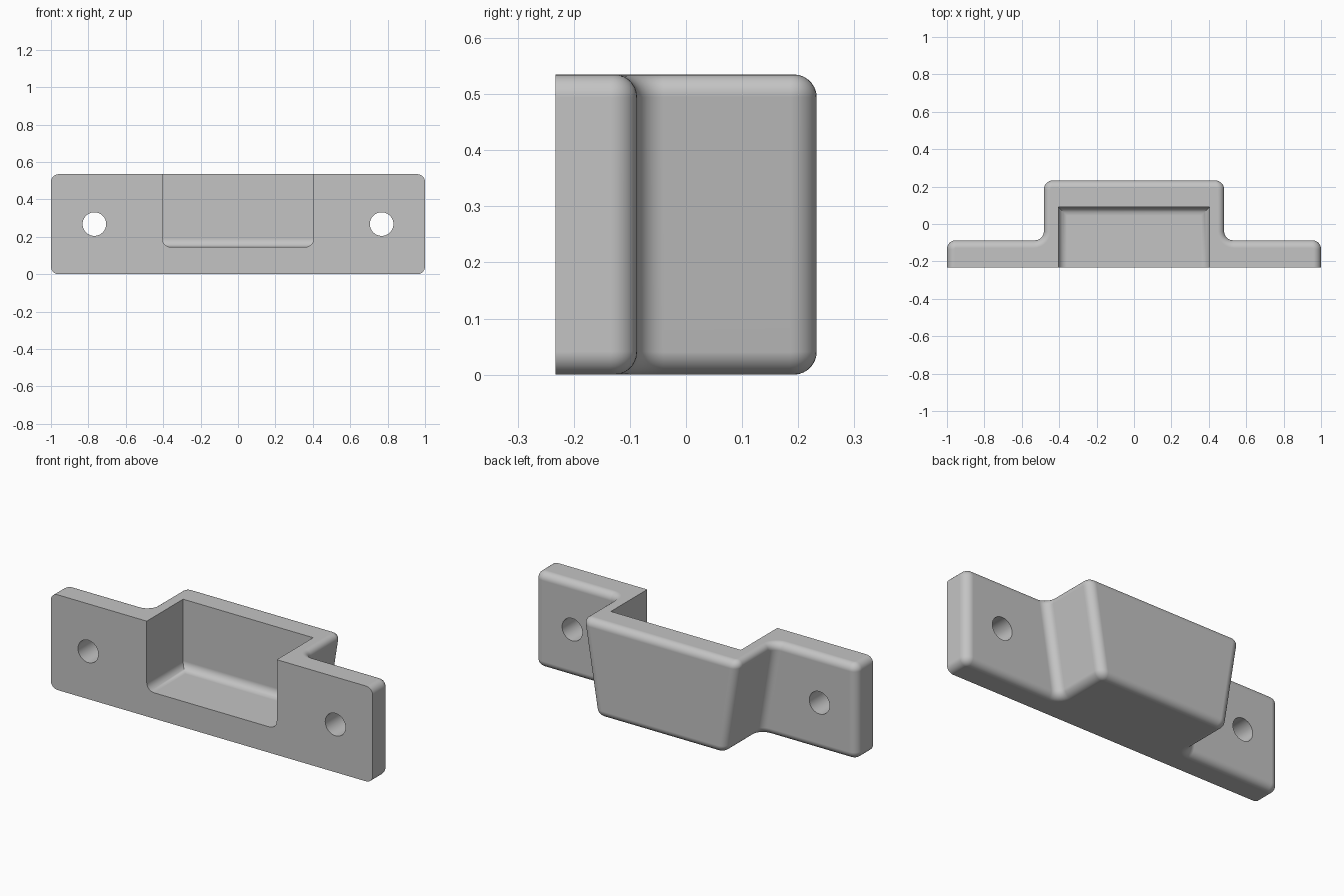
import bpy
import bmesh
from math import radians
from mathutils import Matrix

cube = bpy.data.objects.get("Cube")
if cube:
    bpy.data.objects.remove(cube, do_unlink=True)

HEIGHT, FRONT, PLATE_BACK, BACK = 0.535, -0.233, -0.087, 0.233
TOP_HALF, BOTTOM_HALF = 0.488, 0.402   # housing narrows downwards

grey = bpy.data.materials.new("plain grey")
grey.use_nodes = True
colour = (0.55, 0.55, 0.55, 1)
grey.diffuse_color = colour
grey.node_tree.nodes["Principled BSDF"].inputs["Base Color"].default_value = colour


def make_object(name, bm):
    bmesh.ops.recalc_face_normals(bm, faces=bm.faces)
    mesh = bpy.data.meshes.new(name)
    bm.to_mesh(mesh)
    bm.free()
    mesh.materials.append(grey)
    obj = bpy.data.objects.new(name, mesh)
    bpy.context.collection.objects.link(obj)
    return obj


def round_edges(bm, rule, radius):
    edges = [e for e in bm.edges if rule(*(v.co for v in e.verts))]
    bmesh.ops.bevel(bm, geom=edges, offset=radius, segments=7,
                    profile=0.5, affect='EDGES', clamp_overlap=False)


def outline(bm, z, half):
    right = [(1, FRONT), (1, PLATE_BACK), (half, PLATE_BACK), (half, BACK)]
    points = right + [(-x, y) for x, y in reversed(right)]
    return [bm.verts.new((x, y, z)) for x, y in points]


# Flanged bracket body
bm = bmesh.new()
low, high = outline(bm, 0, BOTTOM_HALF), outline(bm, HEIGHT, TOP_HALF)
bm.faces.new(low)
bm.faces.new(high)
for i in range(len(low)):
    j = (i + 1) % len(low)
    bm.faces.new((low[i], low[j], high[j], high[i]))
bmesh.ops.recalc_face_normals(bm, faces=bm.faces)


def at_front(a, b):
    return max(a.y, b.y) < FRONT + 0.001


round_edges(bm, lambda a, b: abs(a.z - b.z) > 0.1 and not at_front(a, b), 0.047)
round_edges(bm, lambda a, b: abs(a.z - b.z) < 0.001 and not at_front(a, b), 0.041)
body = make_object("bracket_body", bm)


# Pocket cutter, open at the front and top, with a rounded floor edge
def box_cutter(name, x, y0, y1, z0, z1):
    bm = bmesh.new()
    bmesh.ops.create_cube(bm, size=1)
    for v in bm.verts:
        v.co = (x if v.co.x > 0 else -x, y1 if v.co.y > 0 else y0,
                z1 if v.co.z > 0 else z0)
    round_edges(bm, lambda a, b: max(a.z, b.z) < z0 + 0.001
                and max(a.y, b.y) > y0 + 0.001, 0.045)
    return make_object(name, bm)


cutters = [box_cutter("pocket_cutter", 0.404, -0.5, 0.09, 0.145, 0.8)]

# Screw hole cutters
for side, label in ((1, "left"), (-1, "right")):
    bm = bmesh.new()
    bmesh.ops.create_cone(bm, cap_ends=True, segments=48, radius1=0.063,
                          radius2=0.063, depth=0.6,
                          matrix=Matrix.Translation((side * 0.768, -0.16, 0.268))
                          @ Matrix.Rotation(radians(90), 4, 'X'))
    cutters.append(make_object(label + "_hole_cutter", bm))

bpy.ops.object.select_all(action='DESELECT')
body.select_set(True)
bpy.context.view_layer.objects.active = body
for cutter in cutters:
    cutter.hide_render = True
    mod = body.modifiers.new("cut", 'BOOLEAN')
    mod.operation = 'DIFFERENCE'
    mod.solver = 'EXACT'
    mod.object = cutter
    bpy.ops.object.modifier_apply(modifier=mod.name)
    bpy.data.objects.remove(cutter, do_unlink=True)

# Smooth fillets with flat faces between them
bpy.ops.object.shade_smooth_by_angle(angle=radians(30))
weighted = body.modifiers.new("flat_faces", 'WEIGHTED_NORMAL')
weighted.keep_sharp = True
